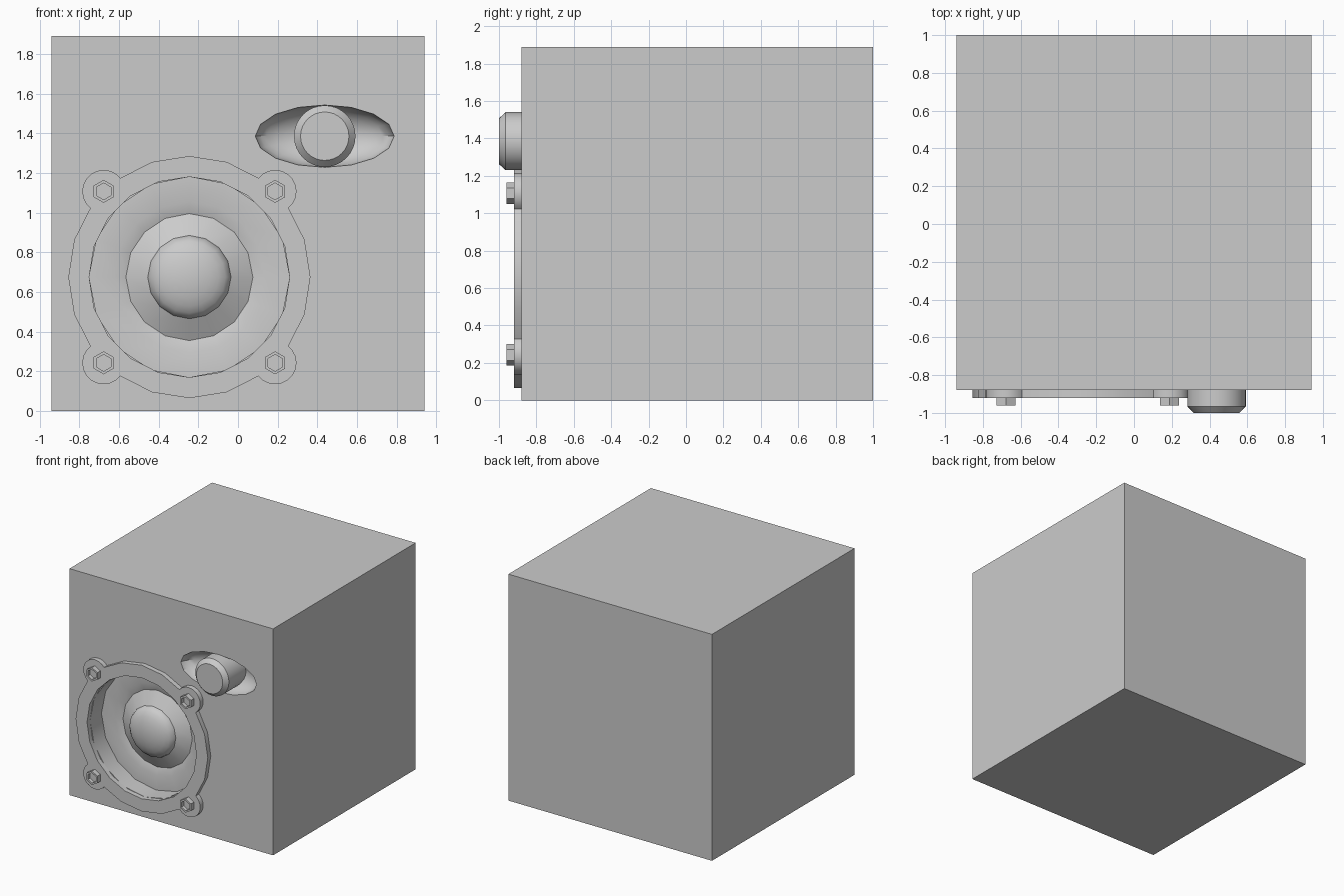
import bpy, bmesh
from math import sin, cos, pi, radians

cube = bpy.data.objects.get("Cube")
if cube:
    bpy.data.objects.remove(cube, do_unlink=True)

grey = bpy.data.materials.new("plain grey")
grey.use_nodes = True
grey.diffuse_color = (0.6, 0.6, 0.6, 1)
grey.node_tree.nodes["Principled BSDF"].inputs["Base Color"].default_value = (0.6, 0.6, 0.6, 1)

FRONT = -0.88        # front panel plane
SPEAKER = (-0.245, 0.675)
KNOB = (0.437, 1.385)


def finish(bm, name):
    bmesh.ops.recalc_face_normals(bm, faces=bm.faces)
    mesh = bpy.data.meshes.new(name)
    bm.to_mesh(mesh)
    bm.free()
    mesh.materials.append(grey)
    obj = bpy.data.objects.new(name, mesh)
    bpy.context.collection.objects.link(obj)
    return obj


def lathe(name, centre, profile, sides, stretch=1.0):
    """Spin (radius, y) points about a front-to-back axis."""
    bm = bmesh.new()
    rings = []
    for r, y in profile:
        if r < 1e-5:
            rings.append([bm.verts.new((centre[0], y, centre[1]))] * sides)
            continue
        angles = [pi / 2 + 2 * pi * i / sides for i in range(sides)]
        rings.append([bm.verts.new((centre[0] + stretch * r * cos(a), y, centre[1] + r * sin(a)))
                      for a in angles])
    for a, b in zip(rings, rings[1:]):
        for i in range(sides):
            j = (i + 1) % sides
            corners = list(dict.fromkeys((a[i], a[j], b[j], b[i])))
            bm.faces.new(corners)
    return finish(bm, name)


def disc(name, centre, radius, y0, y1, sides):
    return lathe(name, centre, [(0, y0), (radius, y0), (radius, y1), (0, y1)], sides)


def combine(target, tool, operation):
    mod = target.modifiers.new("combine", 'BOOLEAN')
    mod.operation = operation
    mod.solver = 'EXACT'
    mod.object = tool
    bpy.context.view_layer.objects.active = target
    bpy.ops.object.modifier_apply(modifier=mod.name)
    bpy.data.objects.remove(tool, do_unlink=True)


# Cabinet box with a speaker well and an oval scoop behind the knob
bm = bmesh.new()
bmesh.ops.create_cube(bm, size=1)
for v in bm.verts:
    v.co = (v.co.x * 1.88, v.co.y * 1.88 + 0.06, (v.co.z + 0.5) * 1.89)
cabinet = finish(bm, "cabinet")
combine(cabinet, disc("well_cutter", SPEAKER, 0.505, -1, -0.65, 16), 'DIFFERENCE')
R = 0.157
scoop = [(0, -1), (R, -1)] + [(R * cos(t * pi / 16), FRONT + R * sin(t * pi / 16)) for t in range(8)]
scoop.append((0, FRONT + R))
combine(cabinet, lathe("scoop_cutter", KNOB, scoop, 16, 0.35 / R), 'DIFFERENCE')

# Speaker driver: flat surround, raised cone and domed dust cap
dome = [(0.21 * cos(t * pi / 12), -0.77 - 0.09 * sin(t * pi / 12)) for t in range(6)]
driver = lathe("speaker_driver", SPEAKER,
               [(0, -0.66), (0.505, -0.66), (0.505, -0.73), (0.38, -0.73), (0.32, -0.71)]
               + dome + [(0, -0.86)], 16)

# Mounting ring with four ears, and a socket bolt in each ear
ring = disc("speaker_ring", SPEAKER, 0.61, -0.92, FRONT, 20)
parts = [cabinet, driver, ring]
for side, sx in (("right", -1), ("left", 1)):
    for level, sz in (("lower", -1), ("upper", 1)):
        spot = (SPEAKER[0] + 0.432 * sx, SPEAKER[1] + 0.432 * sz)
        combine(ring, disc("ear", spot, 0.108, -0.92, FRONT, 20), 'UNION')
        parts.append(lathe(f"bolt_{level}_{side}", spot,
                           [(0, -0.93), (0.042, -0.93), (0.042, -0.96), (0.058, -0.96),
                            (0.058, -0.9), (0, -0.9)], 6))
combine(ring, disc("ring_cutter", SPEAKER, 0.505, -1, -0.8, 20), 'DIFFERENCE')

# Chamfered control knob
parts.append(lathe("knob", KNOB, [(0, -1), (0.122, -1), (0.155, -0.965), (0.155, -0.7), (0, -0.7)], 32))

# Smooth shading with sharp edges kept
bpy.ops.object.select_all(action='DESELECT')
for obj in parts:
    obj.select_set(True)
bpy.context.view_layer.objects.active = cabinet
bpy.ops.object.shade_smooth_by_angle(angle=radians(30))
